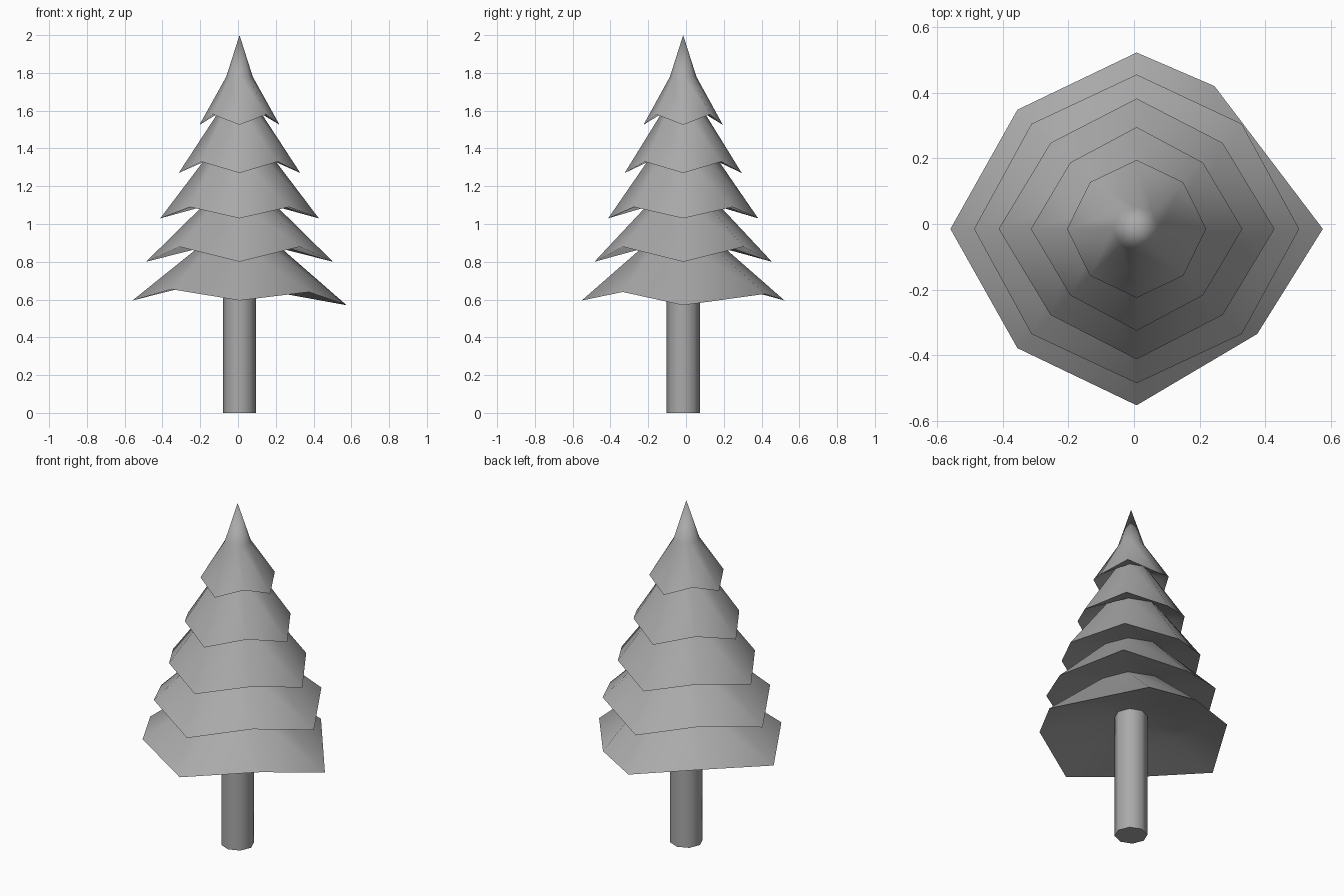
import bpy
import bmesh
from math import radians, sin, cos, pi
from mathutils import Vector

cube = bpy.data.objects.get("Cube")
if cube:
    bpy.data.objects.remove(cube, do_unlink=True)

SIDES = 8
AXIS = Vector((0.008, -0.015, 0))

grey = bpy.data.materials.new("plain grey")
grey.use_nodes = True
colour = (0.4, 0.4, 0.4, 1)
grey.diffuse_color = colour
grey.node_tree.nodes["Principled BSDF"].inputs["Base Color"].default_value = colour


def round_ring(bm, r, z):
    return [bm.verts.new(AXIS + Vector((r * cos(2 * pi * i / SIDES), r * sin(2 * pi * i / SIDES), z)))
            for i in range(SIDES)]


def skirt_ring(bm, rx, ry, z, diag, diag_z):
    """Pointed rim: low tips on the axes, raised corners on the diagonals."""
    ring = []
    for i in range(SIDES):
        c, s = round(cos(2 * pi * i / SIDES)), round(sin(2 * pi * i / SIDES))
        p = Vector((c * diag, s * diag, diag_z)) if i % 2 else Vector((c * rx, s * ry, z))
        ring.append(bm.verts.new(AXIS + p))
    return ring


def bridge(bm, upper, lower):
    for i in range(SIDES):
        j = (i + 1) % SIDES
        bm.faces.new((upper[i], lower[i], lower[j], upper[j]))


def finish(bm, name):
    bmesh.ops.recalc_face_normals(bm, faces=bm.faces)
    mesh = bpy.data.meshes.new(name)
    bm.to_mesh(mesh)
    bm.free()
    mesh.materials.append(grey)
    obj = bpy.data.objects.new(name, mesh)
    bpy.context.collection.objects.link(obj)
    bpy.ops.object.select_all(action="DESELECT")
    obj.select_set(True)
    bpy.context.view_layer.objects.active = obj
    bpy.ops.object.shade_smooth_by_angle(angle=radians(60))
    return obj


# Canopy: (neck radius, neck z) above each skirt, then its rim
tiers = [
    ((0.07, 1.78), (0.212, 0.21, 1.525, 0.142, 1.58)),
    ((0.10, 1.61), (0.322, 0.31, 1.27, 0.202, 1.33)),
    ((0.17, 1.36), (0.42, 0.397, 1.03, 0.262, 1.09)),
    ((0.18, 1.11), (0.495, 0.47, 0.80, 0.32, 0.88)),
    ((0.20, 0.89), (0.567, 0.537, 0.595, 0.363, 0.655)),
]
bm = bmesh.new()
tip = bm.verts.new(AXIS + Vector((0, 0, 2)))
previous = None
for neck, rim in tiers:
    neck_ring = round_ring(bm, *neck)
    if previous:
        bridge(bm, previous, neck_ring)
    else:
        for i in range(SIDES):
            bm.faces.new((tip, neck_ring[i], neck_ring[(i + 1) % SIDES]))
    previous = skirt_ring(bm, *rim)
    bridge(bm, neck_ring, previous)

# Irregular corners and drooping tip of the lowest skirt
previous[0].co.z = 0.57
previous[1].co = (0.245, 0.42, 0.63)
previous[7].co = (0.375, -0.335, 0.64)

# Hollow underside up to the trunk
for r, z in ((0.27, 0.69), (0.08, 0.73)):
    ring = round_ring(bm, r, z)
    bridge(bm, previous, ring)
    previous = ring
bm.faces.new(previous)
finish(bm, "canopy")

# Trunk
bm = bmesh.new()
top, bottom = round_ring(bm, 0.088, 0.75), round_ring(bm, 0.088, 0)
bridge(bm, top, bottom)
bm.faces.new(top)
bm.faces.new(bottom)
finish(bm, "trunk")
